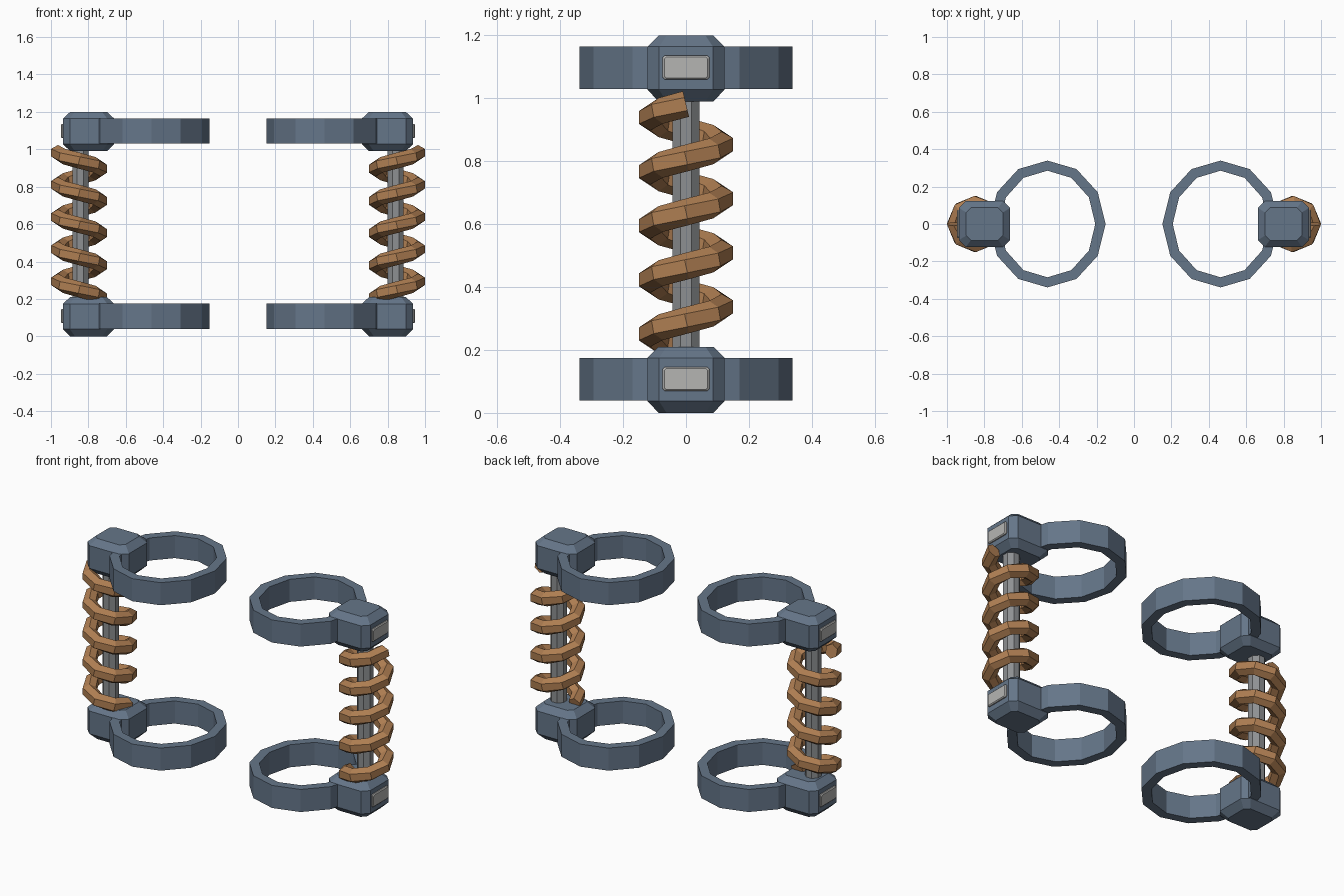
import bpy, bmesh
from math import sin, cos, pi, atan2
from mathutils import Vector

if "Cube" in bpy.data.objects:
    bpy.data.objects.remove(bpy.data.objects["Cube"])


def mat(name, rgb):
    m = bpy.data.materials.new(name)
    m.diffuse_color = (*rgb, 1)
    m.use_nodes = True
    m.node_tree.nodes["Principled BSDF"].inputs["Base Color"].default_value = m.diffuse_color
    return m


STEEL = mat("blue_steel", (0.13, 0.18, 0.25))
COPPER = mat("copper", (0.43, 0.21, 0.085))
ROD = mat("rod_grey", (0.27, 0.28, 0.29))
SILVER = mat("silver", (0.46, 0.46, 0.45))


def loft(name, rings, material, cap=True, close=False):
    """Skin a list of point loops; the left side comes from a mirror."""
    bm = bmesh.new()
    loops = [[bm.verts.new(p) for p in r] for r in rings]
    n = len(loops[0])
    pairs = list(zip(loops, loops[1:]))
    if close:
        pairs.append((loops[-1], loops[0]))
    for a, b in pairs:
        for i in range(n):
            j = (i + 1) % n
            bm.faces.new((a[i], a[j], b[j], b[i]))
    if cap and not close:
        bm.faces.new(loops[0])
        bm.faces.new(loops[-1])
    bmesh.ops.recalc_face_normals(bm, faces=bm.faces)
    me = bpy.data.meshes.new(name)
    bm.to_mesh(me)
    bm.free()
    me.materials.append(material)
    ob = bpy.data.objects.new(name, me)
    bpy.context.collection.objects.link(ob)
    ob.modifiers.new("mirror", 'MIRROR').use_axis[0] = True
    return ob


def ellipse(cx, rx, ry, z, n, start=0.0):
    return [(cx + rx * cos(start + 2 * pi * i / n),
             ry * sin(start + 2 * pi * i / n), z) for i in range(n)]


def cut_rect(cx, hx, hy, c, z):
    """Rectangle with cut corners."""
    q = [(hx, hy - c), (hx - c, hy), (c - hx, hy), (-hx, hy - c),
         (-hx, c - hy), (c - hx, -hy), (hx - c, -hy), (hx, c - hy)]
    return [(cx + x, y, z) for x, y in q]


for label, z in (("lower", 0.0), ("upper", 0.99)):
    # twelve-sided finger ring
    loft(label + "_ring", [
        ellipse(0.463, 0.311, 0.339, z + 0.04, 12),
        ellipse(0.463, 0.311, 0.339, z + 0.175, 12),
        ellipse(0.463, 0.256, 0.285, z + 0.175, 12),
        ellipse(0.463, 0.256, 0.285, z + 0.04, 12)], STEEL, close=True)
    # chamfered end block
    loft(label + "_block", [
        cut_rect(0.799, 0.098, 0.087, 0.025, z),
        cut_rect(0.799, 0.137, 0.123, 0.037, z + 0.038),
        cut_rect(0.799, 0.137, 0.123, 0.037, z + 0.174),
        cut_rect(0.799, 0.098, 0.087, 0.025, z + 0.21)], STEEL)
    # silver plate on the outer face
    plate = []
    for x, inset in ((0.92, 0), (0.942, 0), (0.947, 0.005)):
        hy, hz, c = 0.074 - inset, 0.038 - inset, 0.006
        plate.append([(x, p[0], z + 0.108 + p[1])
                      for p in cut_rect(0, hy, hz, c, 0)])
    loft(label + "_plate", plate, SILVER)

# octagonal rod
loft("rod", [ellipse(0.843, 0.0465, 0.0465, z, 8, pi / 8)
             for z in (0.15, 1.05)], ROD)

# coil spring: hexagonal wire, eight segments per turn, 4.5 turns
PITCH, RADIUS, WIRE, Z0 = 0.172, 0.1135, 0.042, 0.208
slope = atan2(PITCH, 2 * pi * RADIUS)
coil = []
for i in range(37):
    a = pi + i * pi / 4
    out = Vector((cos(a), sin(a), 0))
    up = Vector((sin(a) * sin(slope), -cos(a) * sin(slope), cos(slope)))
    centre = Vector((0.849, 0, Z0 + PITCH * i / 8)) + out * RADIUS
    coil.append([centre + WIRE * (out * cos(t) + up * sin(t))
                 for t in (pi / 6 + k * pi / 3 for k in range(6))])
loft("coil_spring", coil, COPPER)
